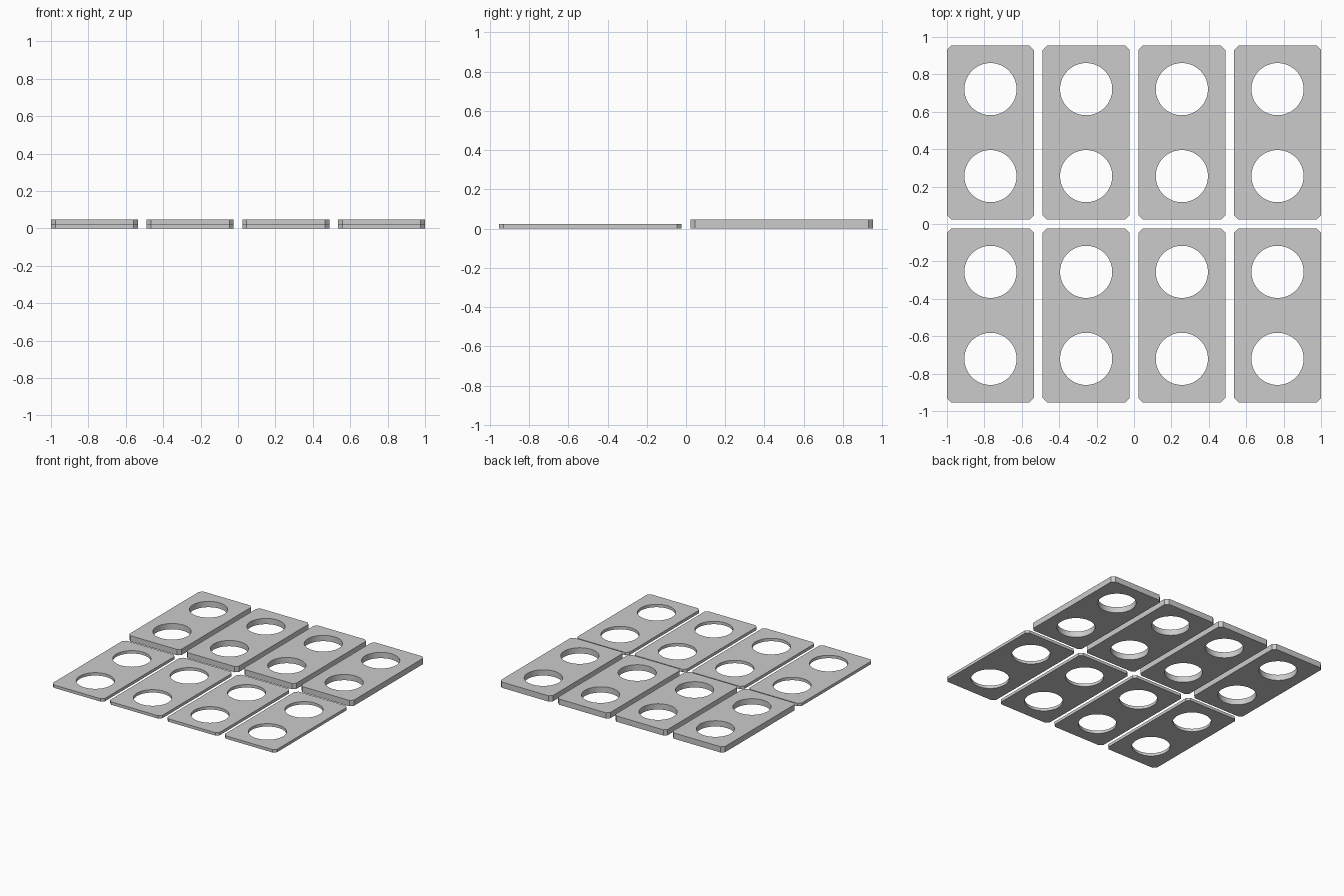
import bpy, bmesh, math
from mathutils import Vector

if "Cube" in bpy.data.objects:
    bpy.data.objects.remove(bpy.data.objects["Cube"])

U = 2 / 43                 # twice the grid unit
U = U / 2                  # plates are 20 x 40 units, gaps are 2 units
W, L, GAP, CHAMFER, RADIUS = 20 * U, 40 * U, 2 * U, U, 6 * U

grey = bpy.data.materials.new("light grey")
grey.diffuse_color = (0.6, 0.6, 0.6, 1)
grey.use_nodes = True
grey.node_tree.nodes["Principled BSDF"].inputs["Base Color"].default_value = grey.diffuse_color


def add_loop(bm, points):
    verts = [bm.verts.new((x, y, 0)) for x, y in points]
    return [bm.edges.new((v, verts[(i + 1) % len(verts)])) for i, v in enumerate(verts)]


def circle(cy, n=64):
    return [(RADIUS * math.cos(2 * math.pi * i / n),
             cy + RADIUS * math.sin(2 * math.pi * i / n)) for i in range(n)]


def make_plate_mesh(name, thickness):
    bm = bmesh.new()
    # Chamfered rectangle outline
    a, b, c = W / 2, L / 2, CHAMFER
    edges = add_loop(bm, [(-a + c, -b), (a - c, -b), (a, -b + c), (a, b - c),
                          (a - c, b), (-a + c, b), (-a, b - c), (-a, -b + c)])
    # Two round holes
    for cy in (-L / 4, L / 4):
        edges += add_loop(bm, circle(cy))
    bmesh.ops.triangle_fill(bm, edges=edges, use_beauty=True, use_dissolve=False)
    # Thickness
    result = bmesh.ops.extrude_face_region(bm, geom=bm.faces[:])
    top = [g for g in result["geom"] if isinstance(g, bmesh.types.BMVert)]
    bmesh.ops.translate(bm, verts=top, vec=Vector((0, 0, thickness)))
    bmesh.ops.recalc_face_normals(bm, faces=bm.faces[:])
    mesh = bpy.data.meshes.new(name)
    bm.to_mesh(mesh)
    bm.free()
    mesh.materials.append(grey)
    return mesh


# Front row of thin plates, back row of thick plates
for name, side, thickness in (("thin_plate", -1, U), ("thick_plate", 1, 2 * U)):
    mesh = make_plate_mesh(name, thickness)
    for i in range(4):
        plate = bpy.data.objects.new(f"{name}_{i + 1}", mesh)
        plate.location = ((i - 1.5) * (W + GAP), side * (L + GAP) / 2, 0)
        bpy.context.collection.objects.link(plate)
    # Smooth hole walls, crisp edges (mesh is shared by the row)
    bpy.ops.object.select_all(action='DESELECT')
    plate.select_set(True)
    bpy.context.view_layer.objects.active = plate
    bpy.ops.object.shade_smooth_by_angle(angle=math.radians(30))
